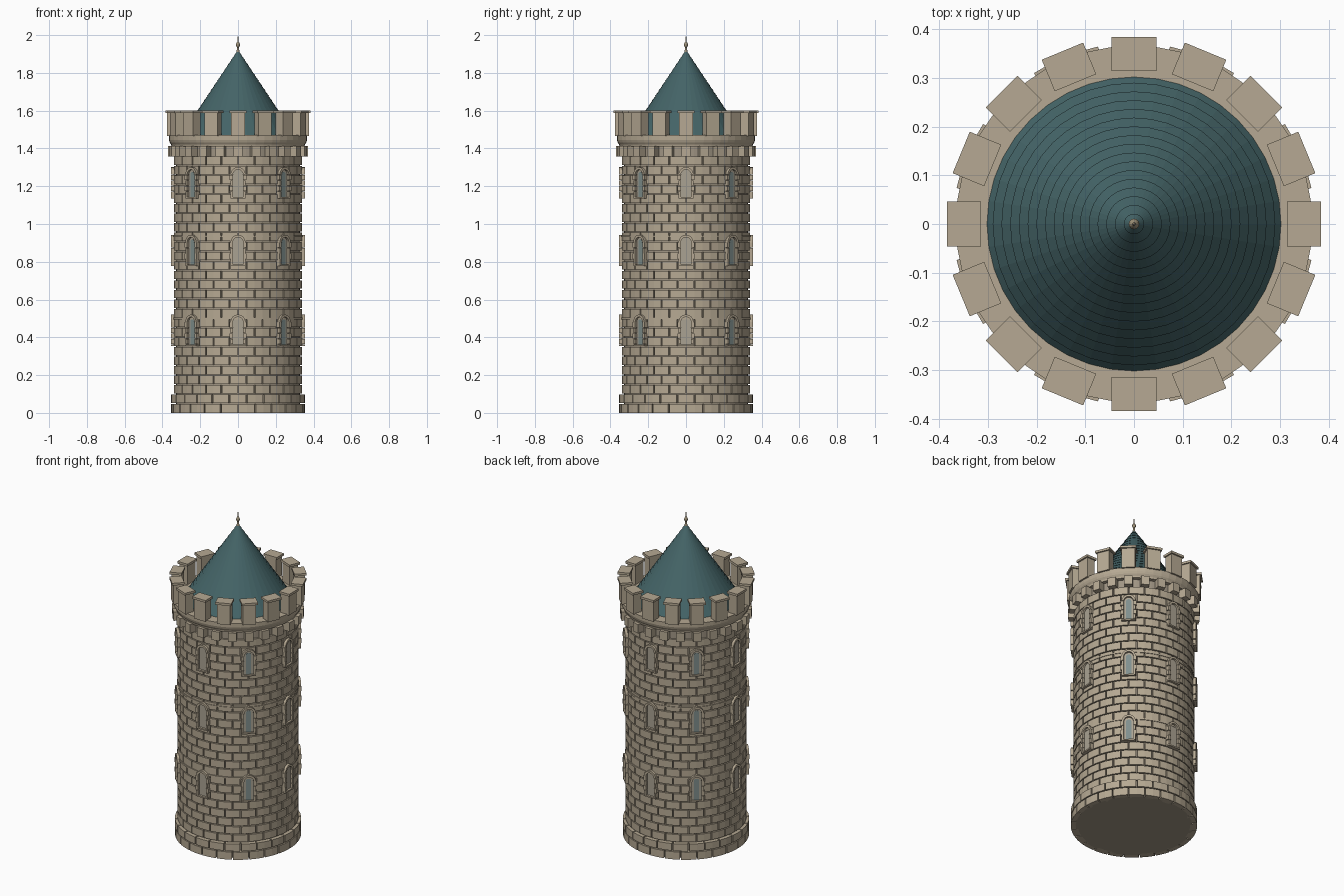
import bpy, bmesh, math
from mathutils import Matrix, Vector

if "Cube" in bpy.data.objects:
    bpy.data.objects.remove(bpy.data.objects["Cube"])


def mat(name, r, g, b):
    m = bpy.data.materials.new(name)
    lin = [((c / 255 + 0.055) / 1.055) ** 2.4 for c in (r, g, b)]
    m.diffuse_color = (*lin, 1)
    m.use_nodes = True
    m.node_tree.nodes["Principled BSDF"].inputs["Base Color"].default_value = m.diffuse_color
    return m


STONE = mat("stone", 182, 169, 147)
MORTAR = mat("mortar", 160, 149, 132)
ROOF = mat("teal_roof", 68, 100, 103)
PALE = mat("pale_window_stone", 170, 162, 146)
GLASS = mat("window_glass", 128, 144, 142)
METAL = mat("finial_metal", 160, 147, 122)


def finish(bm, name, material):
    bmesh.ops.recalc_face_normals(bm, faces=bm.faces)
    me = bpy.data.meshes.new(name)
    bm.to_mesh(me)
    bm.free()
    me.materials.append(material)
    ob = bpy.data.objects.new(name, me)
    bpy.context.collection.objects.link(ob)
    return ob


def prism(bm, bottom, top):
    """Closed solid between two matching loops."""
    a = [bm.verts.new(p) for p in bottom]
    b = [bm.verts.new(p) for p in top]
    bm.faces.new(a[::-1])
    bm.faces.new(b)
    for i in range(len(a)):
        j = (i + 1) % len(a)
        bm.faces.new((a[i], a[j], b[j], b[i]))


def sector(bm, r0, r1, a0, a1, z0, z1, n=2):
    """Curved block filling an angular range."""
    ang = [a0 + (a1 - a0) * i / n for i in range(n + 1)]
    loop = [(r1, a) for a in ang] + [(r0, a) for a in reversed(ang)]
    pts = [(r * math.cos(a), r * math.sin(a)) for r, a in loop]
    prism(bm, [(x, y, z0) for x, y in pts], [(x, y, z1) for x, y in pts])


def lathe(name, profile, material, n=48, closed=False):
    """Revolve (radius, z) points about z; radius 0 ends become fans."""
    bm = bmesh.new()
    rings = []
    for r, z in profile:
        if r == 0:
            rings.append([bm.verts.new((0, 0, z))] * n)
        else:
            rings.append([bm.verts.new((r * math.cos(2 * math.pi * i / n),
                                        r * math.sin(2 * math.pi * i / n), z)) for i in range(n)])
    pairs = list(zip(rings, rings[1:]))
    if closed:
        pairs.append((rings[-1], rings[0]))
    for p, q in pairs:
        for i in range(n):
            j = (i + 1) % n
            vs = list(dict.fromkeys((p[i], p[j], q[j], q[i])))
            bm.faces.new(vs)
    return finish(bm, name, material)


def box(bm, rot, r0, r1, w, z0, z1):
    """Straight block pointing outward at angle rot."""
    m = Matrix.Rotation(rot, 4, 'Z')
    pts = [(r0, -w / 2), (r1, -w / 2), (r1, w / 2), (r0, w / 2)]
    prism(bm, [m @ Vector((x, y, z0)) for x, y in pts], [m @ Vector((x, y, z1)) for x, y in pts])


# mortar core behind the stones
lathe("mortar_core", [(0, 0), (0.328, 0), (0.328, 1.42), (0, 1.42)], MORTAR)


# staggered stone courses
def courses(name, z0, z1, rows, r, count=24):
    bm = bmesh.new()
    h, step = (z1 - z0) / rows, 2 * math.pi / count
    gap = 0.007 / r
    for k in range(rows):
        for i in range(count):
            a = (i + 0.5 * (k % 2)) * step
            sector(bm, 0.315, r, a + gap / 2, a + step - gap / 2,
                   z0 + k * h + (0.003 if z0 + k else 0), z0 + (k + 1) * h - 0.003)
    finish(bm, name, STONE)


courses("base_stones", 0, 0.1, 2, 0.355)
courses("wall_stones", 0.1, 1.36, 25, 0.340)

# thin string courses
for i, z in enumerate((0.495, 0.93)):
    lathe(f"string_course_{i + 1}", [(0.32, z), (0.344, z), (0.344, z + 0.01), (0.32, z + 0.01)],
          STONE, closed=True)

# corbels under the parapet
bm = bmesh.new()
for i in range(24):
    box(bm, i * math.pi / 12, 0.32, 0.371, 0.046, 1.358, 1.413)
finish(bm, "corbels", STONE)

# parapet ring with its moulded underside
lathe("parapet_ring", [(0.29, 1.41), (0.352, 1.41), (0.354, 1.42), (0.362, 1.432), (0.366, 1.445),
                       (0.366, 1.47), (0.29, 1.47)], STONE, closed=True)

# merlons with cap slabs
bm = bmesh.new()
caps = bmesh.new()
for i in range(16):
    a = i * math.pi / 8
    box(bm, a, 0.32, 0.375, 0.076, 1.465, 1.59)
    box(caps, a, 0.314, 0.384, 0.092, 1.588, 1.602)
finish(bm, "merlons", STONE)
finish(caps, "merlon_caps", STONE)

# stepped conical roof
rows, R, zb, zt = 17, 0.305, 1.462, 1.92
prof = [(0, zb)]
for k in range(rows):
    t0, t1 = k / rows, (k + 1) / rows
    prof.append((R * (1 - t0) + 0.003, zb + (zt - zb) * t0))
    prof.append((max(R * (1 - t1), 0), zb + (zt - zb) * t1))
lathe("roof", prof, ROOF, n=40)

# finial
lathe("finial", [(0, 1.90), (0.009, 1.905), (0.006, 1.925), (0.005, 1.935), (0.010, 1.943), (0.011, 1.95),
                 (0.008, 1.958), (0.004, 1.964), (0.003, 1.985), (0, 2.0)], METAL, n=12)

# arched windows: pale infill, glass slit, jamb stones, arch stones and sill
panes, slits, frames = bmesh.new(), bmesh.new(), bmesh.new()
HALF, EDGE, SPRING = 0.027, 0.040, 0.118
ARC = [(math.cos(math.pi * i / 8), math.sin(math.pi * i / 8)) for i in range(9)]


def window(rot, z, glazed):
    m = Matrix.Rotation(rot, 4, 'Z')

    def plate(bm, pts, r0, r1):
        prism(bm, [m @ Vector((r0, y, z + h)) for y, h in pts],
              [m @ Vector((r1, y, z + h)) for y, h in pts])

    def arched(bm, w, r0, r1):
        plate(bm, [(-w, 0), (w, 0)] + [(w * c, SPRING + w * s) for c, s in ARC], r0, r1)

    arched(panes, HALF, 0.336, 0.341)
    if glazed:
        arched(slits, 0.015, 0.337, 0.3425)
    for side in (-1, 1):
        for k in range(4):
            h0, h1 = SPRING * k / 4 + 0.001, SPRING * (k + 1) / 4 - 0.001
            e = EDGE + 0.005 * (k % 2)
            plate(frames, [(side * HALF, h0), (side * e, h0), (side * e, h1), (side * HALF, h1)],
                  0.32, 0.354)
    for (c0, s0), (c1, s1) in zip(ARC, ARC[1:]):
        plate(frames, [(r * c, SPRING + r * s) for r, c, s in
                       ((HALF, c0, s0), (EDGE, c0, s0), (EDGE, c1, s1), (HALF, c1, s1))], 0.32, 0.354)
    plate(frames, [(-EDGE, -0.008), (EDGE, -0.008), (EDGE, 0), (-EDGE, 0)], 0.32, 0.354)


for z in (0.363, 0.785, 1.143):
    for i in range(8):
        window(i * math.pi / 4, z, i % 2 == 1)
finish(panes, "window_infill", PALE)
finish(slits, "window_glass", GLASS)
finish(frames, "window_frames", STONE)
